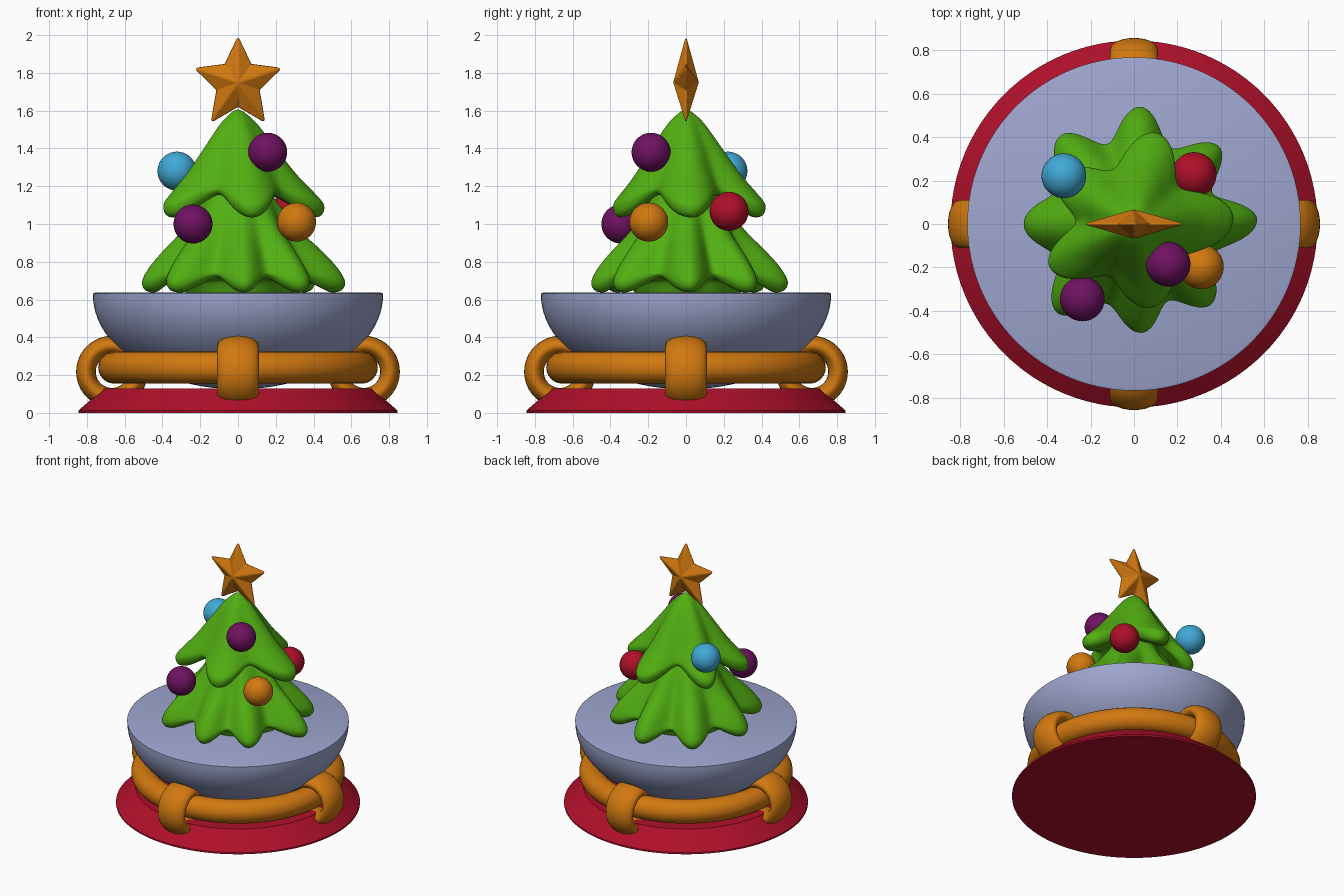
import bpy, bmesh, math
from mathutils import Vector

if "Cube" in bpy.data.objects:
    bpy.data.objects.remove(bpy.data.objects["Cube"])

def mat(name, col):
    m = bpy.data.materials.new(name)
    m.diffuse_color = (*col, 1)
    m.use_nodes = True
    m.node_tree.nodes["Principled BSDF"].inputs["Base Color"].default_value = m.diffuse_color
    return m

RED = mat("red", (0.43, 0.005, 0.023))
GREEN = mat("green", (0.085, 0.43, 0.006))
BOWL = mat("pale_blue_grey", (0.34, 0.38, 0.62))
ORANGE = mat("orange", (0.64, 0.19, 0.005))
PURPLE = mat("purple", (0.16, 0.006, 0.12))
BLUE = mat("sky_blue", (0.053, 0.40, 0.68))

def make(name, verts, faces, m, angle=40):
    me = bpy.data.meshes.new(name)
    me.from_pydata(verts, [], faces)
    bm = bmesh.new()
    bm.from_mesh(me)
    bmesh.ops.remove_doubles(bm, verts=bm.verts, dist=1e-5)
    bmesh.ops.recalc_face_normals(bm, faces=bm.faces)
    bm.to_mesh(me)
    bm.free()
    ob = bpy.data.objects.new(name, me)
    bpy.context.collection.objects.link(ob)
    me.materials.append(m)
    bpy.ops.object.select_all(action='DESELECT')
    ob.select_set(True)
    bpy.context.view_layer.objects.active = ob
    bpy.ops.object.shade_smooth_by_angle(angle=math.radians(angle))
    return ob

def sweep(name, rows, m, angle=40):
    """Skin closed rings of points; cap both ends."""
    n = len(rows[0])
    verts = [p for r in rows for p in r]
    faces = [(k*n+i, k*n+(i+1) % n, (k+1)*n+(i+1) % n, (k+1)*n+i)
             for k in range(len(rows)-1) for i in range(n)]
    faces += [tuple(range(n)), tuple(range((len(rows)-1)*n, len(rows)*n))]
    return make(name, verts, faces, m, angle)

def lathe(name, prof, m, n=96):
    return sweep(name, [[(r*math.cos(2*math.pi*i/n), r*math.sin(2*math.pi*i/n), z)
                         for i in range(n)] for r, z in prof], m)

def torus(name, place, R, a, b, m, n=96, k=24):
    """Ring with oval section: a radial, b along its axis."""
    verts, faces = [], []
    for i in range(n):
        u = 2*math.pi*i/n
        for j in range(k):
            v = 2*math.pi*j/k
            r = R + a*math.cos(v)
            verts.append(place(r*math.cos(u), r*math.sin(u), b*math.sin(v)))
            faces.append((i*k+j, (i+1) % n*k+j, (i+1) % n*k+(j+1) % k, i*k+(j+1) % k))
    return make(name, verts, faces, m, 60)

# red base
lathe("base", [(0.845, 0), (0.845, 0.012), (0.71, 0.13)], RED)

# bowl filled to the rim
prof = [(0.768*math.sin(t), 0.625-0.5*math.cos(t))
        for t in [math.pi/2*i/24 for i in range(1, 25)]]
lathe("bowl", prof + [(0.768, 0.632), (0.755, 0.637)], BOWL)

# handle ring and four clasps around it
torus("ring", lambda x, y, z: (x, y, z+0.24), 0.655, 0.085, 0.085, ORANGE)
for q in range(4):
    c, s = [(1, 0), (0, 1), (-1, 0), (0, -1)][q]
    torus("clasp_%d" % (q+1),
          lambda x, y, z: ((0.667+x)*c - z*s, (0.667+x)*s + z*c, y+0.218),
          0.138, 0.052, 0.11, ORANGE, 48)

def spline(pts, steps=5):
    out = []
    for i in range(len(pts)-1):
        p = [Vector(pts[max(0, min(len(pts)-1, i+d))]) for d in (-1, 0, 1, 2)]
        for j in range(steps):
            t = j/steps
            out.append(0.5*(2*p[1] + (p[2]-p[0])*t + (2*p[0]-5*p[1]+4*p[2]-p[3])*t*t
                            + (3*p[1]-p[0]-3*p[2]+p[3])*t**3))
    return out + [Vector(pts[-1])]

def tier(name, lobes, ridge, valley, n=192):
    """Draped cone: blends a ridge profile and a valley profile around the lobes."""
    ridge, valley = spline(ridge), spline(valley)
    rows = []
    for a, b in zip(ridge, valley):
        row = []
        for i in range(n):
            th = 360*i/n
            ds = sorted((((th-l[0]+180) % 360)-180, l[1]) for l in lobes)
            lo = max((d for d in ds if d[0] <= 0), default=(ds[-1][0]-360, ds[-1][1]))
            hi = min((d for d in ds if d[0] > 0), default=(ds[0][0]+360, ds[0][1]))
            t = -lo[0]/(hi[0]-lo[0])
            f = 0.5+0.5*math.cos(2*math.pi*t)
            k = lo[1] if t < 0.5 else hi[1]
            p = b.lerp(Vector((a.x*(1+(k-1)*min(1, a.x/0.35)), a.y)), f)
            row.append((p.x*math.cos(math.radians(th)), p.x*math.sin(math.radians(th)), p.y))
        rows.append(row)
    return sweep(name, rows, GREEN, 80)

# tree: eight-lobed skirt below, five-lobed cap above
tier("tree_lower",
     [(2, 1.05), (42, .98), (87, 1.0), (130, .98), (180, .94), (229, 1.0), (274, .93), (314, .95)],
     [(.08, 1.3), (.2, 1.12), (.31, .97), (.42, .86), (.50, .77), (.54, .695), (.52, .648),
      (.46, .64), (.40, .68), (.33, .70), (.28, .62)],
     [(.08, 1.3), (.19, 1.12), (.25, .99), (.31, .88), (.355, .80), (.385, .75), (.385, .73),
      (.36, .715), (.33, .71), (.30, .69), (.27, .62)])
tier("tree_upper",
     [(4, 1.05), (76, .99), (148, .95), (207, 1.0), (282, .9)],
     [(.005, 1.605), (.035, 1.59), (.1, 1.53), (.2, 1.395), (.30, 1.26), (.39, 1.16), (.435, 1.10),
      (.42, 1.045), (.36, 1.04), (.28, 1.10), (.15, 1.16)],
     [(.005, 1.605), (.035, 1.59), (.09, 1.53), (.16, 1.41), (.21, 1.31), (.25, 1.235), (.27, 1.19),
      (.26, 1.165), (.23, 1.155), (.2, 1.16), (.14, 1.18)])

# baubles
for name, m, p in [("bauble_left", PURPLE, (-.238, -.345, 1.0)),
                   ("bauble_top", PURPLE, (.157, -.185, 1.38)),
                   ("bauble_right", ORANGE, (.31, -.197, 1.01)),
                   ("bauble_back_left", BLUE, (-.323, .222, 1.28)),
                   ("bauble_back_right", RED, (.277, .228, 1.067))]:
    bpy.ops.mesh.primitive_uv_sphere_add(segments=40, ring_count=24, radius=0.103, location=p)
    ob = bpy.context.object
    ob.name = name
    ob.data.materials.append(m)
    bpy.ops.object.shade_smooth()

# faceted star on top
verts = [(0, -0.07, 1.75), (0, 0.07, 1.75)]
for i in range(10):
    r, t = (0.255 if i % 2 == 0 else 0.125), math.pi/2 + i*math.pi/5
    z = r*math.sin(t)
    verts.append((r*math.cos(t), 0, 1.75 + z*(1.08 if z < 0 else 1)))
faces = []
for i in range(10):
    a, b = 2+i, 2+(i+1) % 10
    faces += [(0, a, b), (1, b, a)]
star = make("star", verts, faces, ORANGE, 20)
bev = star.modifiers.new("soft_edges", 'BEVEL')
bev.width = 0.008
bev.segments = 2
